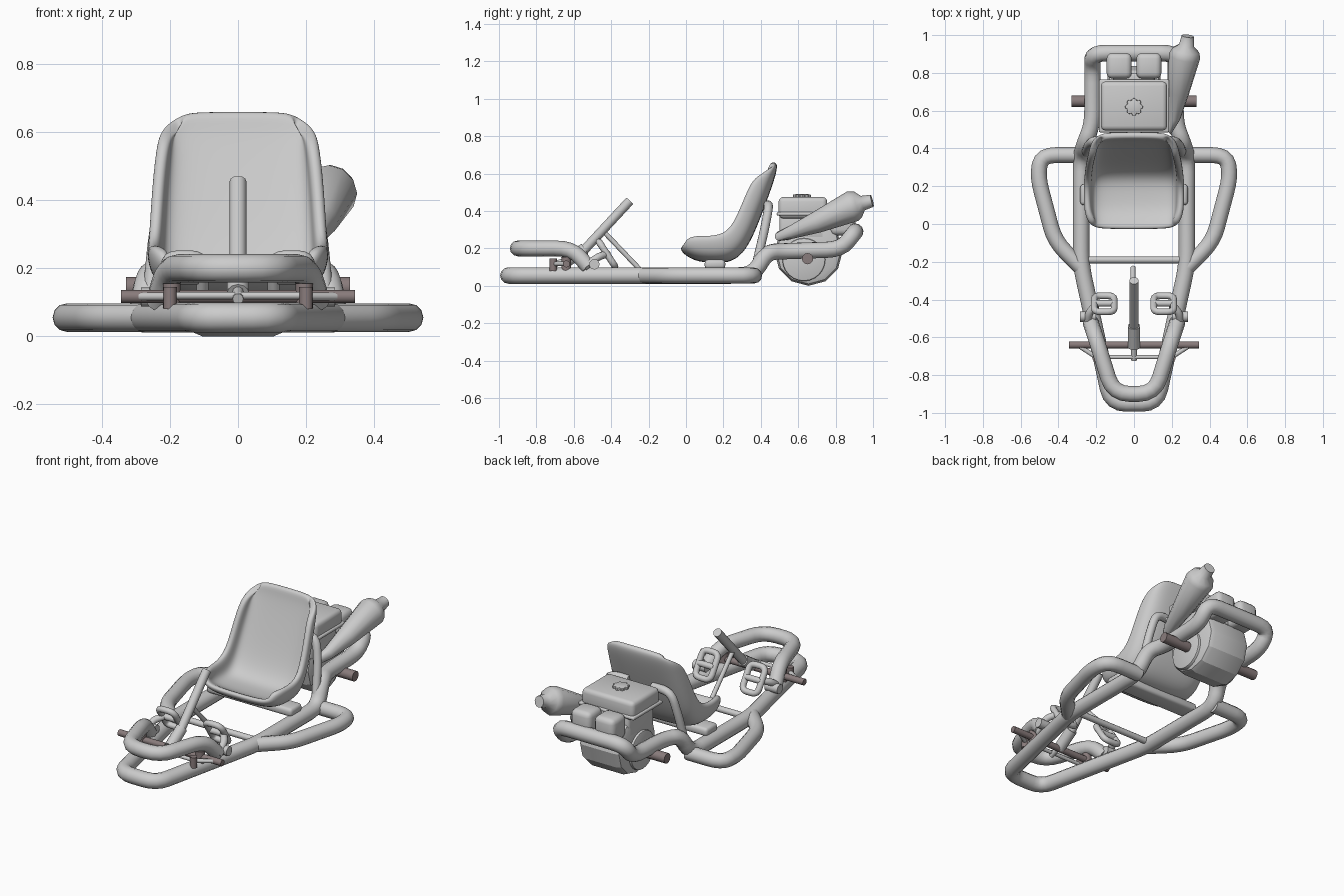
import bpy, bmesh, math
from mathutils import Vector

if "Cube" in bpy.data.objects:
    bpy.data.objects.remove(bpy.data.objects["Cube"])


def material(name, rgb):
    m = bpy.data.materials.new(name)
    m.diffuse_color = (*rgb, 1)
    m.use_nodes = True
    m.node_tree.nodes["Principled BSDF"].inputs["Base Color"].default_value = m.diffuse_color
    return m


GREY = material("light_grey", (0.6, 0.6, 0.6))
BROWN = material("axle_brown", (0.25, 0.2, 0.2))


def finish(name, mesh, mat=GREY, angle=40):
    ob = bpy.data.objects.new(name, mesh)
    bpy.context.collection.objects.link(ob)
    mesh.materials.clear()
    mesh.materials.append(mat)
    bpy.ops.object.select_all(action='DESELECT')
    ob.select_set(True)
    bpy.context.view_layer.objects.active = ob
    bpy.ops.object.shade_smooth_by_angle(angle=math.radians(angle))
    return ob


def fillet(pts, dist, closed):
    """Round the corners of a path with short quadratic arcs."""
    out, n = [], len(pts)
    for i, p in enumerate(pts):
        if not closed and i in (0, n - 1):
            out.append(p)
            continue
        a, b = pts[i - 1] - p, pts[(i + 1) % n] - p
        s = p + a.normalized() * min(dist, a.length * 0.45)
        e = p + b.normalized() * min(dist, b.length * 0.45)
        for k in range(5):
            t = k / 4
            out.append(s * (1 - t) ** 2 + p * 2 * t * (1 - t) + e * t * t)
    return out


def tube(name, pts, r, mat=GREY, bend=0.0, closed=False, radii=None):
    pts = [Vector(p) for p in pts]
    if bend:
        pts = fillet(pts, bend, closed)
    cu = bpy.data.curves.new(name, 'CURVE')
    cu.dimensions = '3D'
    cu.bevel_depth, cu.bevel_resolution, cu.use_fill_caps = r, 4, True
    sp = cu.splines.new('POLY')
    sp.points.add(len(pts) - 1)
    for i, p in enumerate(pts):
        sp.points[i].co = (*p, 1)
        sp.points[i].radius = radii[i] / r if radii else 1
    sp.use_cyclic_u = closed
    tmp = bpy.data.objects.new(name + "_path", cu)
    bpy.context.collection.objects.link(tmp)
    bpy.context.view_layer.update()
    mesh = bpy.data.meshes.new_from_object(
        tmp.evaluated_get(bpy.context.evaluated_depsgraph_get()))
    bpy.data.objects.remove(tmp)
    return finish(name, mesh, mat, 50)


def flip(pts):
    return [(-x, y, z) for x, y, z in pts]


def pair(name, pts, r, **kw):
    tube(name + "_right", pts, r, **kw)
    tube(name + "_left", flip(pts), r, **kw)


def box(name, lo, hi, bevel=0.02, mat=GREY):
    lo, hi = Vector(lo), Vector(hi)
    bm = bmesh.new()
    bmesh.ops.create_cube(bm, size=1)
    for v in bm.verts:
        v.co = (lo + hi) / 2 + v.co * (hi - lo)
    bmesh.ops.bevel(bm, geom=bm.edges[:], offset=bevel, segments=3,
                    profile=0.5, affect='EDGES')
    me = bpy.data.meshes.new(name)
    bm.to_mesh(me)
    bm.free()
    return finish(name, me, mat)


# Main chassis loop, with the raised rear bumper
half = [(0.12, -0.95, 0.055), (0.28, -0.22, 0.055), (0.28, 0.36, 0.055),
        (0.26, 0.43, 0.18), (0.22, 0.53, 0.185), (0.22, 0.83, 0.195),
        (0.22, 0.905, 0.29)]
tube("chassis_frame", half + flip(half)[::-1], 0.044, bend=0.08, closed=True)

# Side bumpers
pair("side_bumper", [(0.27, 0.365, 0.055), (0.49, 0.365, 0.055),
                     (0.51, 0.25, 0.055), (0.42, -0.09, 0.055),
                     (0.28, -0.23, 0.055)], 0.042, bend=0.08)

# Raised front bumper
half = [(0.23, -0.52, 0.10), (0.20, -0.61, 0.20), (0.11, -0.90, 0.20)]
tube("front_bumper", half + flip(half)[::-1], 0.042, bend=0.09)

# Cross bar, steering post and its brace
tube("cross_bar", [(-0.27, -0.19, 0.06), (0.27, -0.19, 0.06)], 0.018)
tube("steering_column", [(0, -0.30, 0.455), (0, -0.56, 0.175)], 0.025)
tube("steering_joint", [(0, -0.54, 0.197), (0, -0.65, 0.125)], 0.033)
tube("steering_shaft", [(0, -0.63, 0.14), (0, -0.72, 0.11)], 0.016)
tube("steering_brace", [(-0.005, -0.44, 0.29), (-0.005, -0.23, 0.07)], 0.013)

# Axles, steering knuckles and tie rods
tube("front_axle", [(-0.345, -0.64, 0.117), (0.345, -0.64, 0.117)], 0.019, mat=BROWN)
tube("rear_axle", [(-0.33, 0.65, 0.145), (0.33, 0.65, 0.145)], 0.03, mat=BROWN)
pair("steering_knuckle", [(0.195, -0.64, 0.08), (0.195, -0.64, 0.155)], 0.026, mat=BROWN)
pair("rod_end", [(0.2, -0.71, 0.08), (0.2, -0.71, 0.145)], 0.02, mat=BROWN)
pair("steering_arm", [(0.3, -0.64, 0.117), (0.2, -0.705, 0.117)], 0.012)
tube("tie_rod", [(-0.2, -0.705, 0.12), (0.2, -0.705, 0.12)], 0.011)

# Pedals with two openings, arms and pivots
for s, side in ((1, "right"), (-1, "left")):
    top, mid, low = (-0.465, 0.235), (-0.42, 0.17), (-0.38, 0.105)
    rim = [(s * 0.105, *low), (s * 0.21, *low), (s * 0.21, *top), (s * 0.105, *top)]
    tube("pedal_rim_" + side, rim, 0.018, bend=0.035, closed=True)
    tube("pedal_bar_" + side, [(s * 0.105, *mid), (s * 0.21, *mid)], 0.018)
pair("pedal_arm", [(0.245, -0.545, 0.10), (0.24, -0.47, 0.155), (0.20, -0.425, 0.17)],
     0.02, bend=0.03)
pair("pedal_pivot", [(0.20, -0.49, 0.115), (0.285, -0.49, 0.115)], 0.028)

# Bucket seat: each row has a base point, a rim point and a half width
rows = [(-0.04, 0.19, 0.00, 0.255, 0.235), (0.04, 0.13, 0.05, 0.27, 0.265),
        (0.15, 0.12, 0.13, 0.265, 0.27), (0.25, 0.125, 0.20, 0.28, 0.27),
        (0.32, 0.19, 0.245, 0.32, 0.265), (0.37, 0.29, 0.285, 0.40, 0.26),
        (0.42, 0.42, 0.325, 0.50, 0.252), (0.46, 0.53, 0.36, 0.57, 0.242),
        (0.485, 0.61, 0.405, 0.605, 0.23), (0.49, 0.66, 0.45, 0.635, 0.19)]
section = [(0, 0), (0.4, 0.01), (0.72, 0.07), (0.91, 0.28), (0.98, 0.6), (1, 1)]
section = [(-a, h) for a, h in section[:0:-1]] + section
bm = bmesh.new()
grid = [[bm.verts.new((w * a, by + (ry - by) * h, bz + (rz - bz) * h))
         for a, h in section] for by, bz, ry, rz, w in rows]
for r0, r1 in zip(grid, grid[1:]):
    for j in range(len(section) - 1):
        bm.faces.new((r0[j], r0[j + 1], r1[j + 1], r1[j]))
me = bpy.data.meshes.new("seat")
bm.to_mesh(me)
bm.free()
seat = finish("seat", me, angle=80)
sol = seat.modifiers.new("thickness", 'SOLIDIFY')
sol.thickness, sol.offset = 0.04, 1
sub = seat.modifiers.new("rounding", 'SUBSURF')
sub.levels = sub.render_levels = 2

# Seat mounts
box("seat_bracket", (-0.285, 0.10, 0.09), (0.285, 0.21, 0.14), 0.018)
pair("seat_support", [(0.26, 0.37, 0.09), (0.24, 0.42, 0.30), (0.21, 0.445, 0.435),
                      (0.08, 0.43, 0.43)], 0.024, bend=0.06)


# Engine parts turned around an axis
def drum(name, start, end, r, sides, bevel):
    a, b = Vector(start), Vector(end)
    bm = bmesh.new()
    bmesh.ops.create_cone(bm, cap_ends=True, segments=sides, radius1=r, radius2=r,
                          depth=(b - a).length)
    caps = [e for e in bm.edges if abs(e.verts[0].co.z - e.verts[1].co.z) < 1e-5]
    bmesh.ops.bevel(bm, geom=caps, offset=bevel, segments=2, profile=0.5, affect='EDGES')
    q = (b - a).to_track_quat('Z', 'Y')
    for v in bm.verts:
        v.co = (a + b) / 2 + q @ v.co
    me = bpy.data.meshes.new(name)
    bm.to_mesh(me)
    bm.free()
    return finish(name, me, angle=25)


drum("crankcase", (-0.14, 0.655, 0.182), (0.14, 0.655, 0.182), 0.182, 12, 0.035)
drum("crankcase_flange", (-0.155, 0.63, 0.14), (0.155, 0.63, 0.14), 0.115, 24, 0.008)
box("engine_block", (-0.14, 0.50, 0.24), (0.14, 0.75, 0.39))
box("fuel_tank", (-0.175, 0.495, 0.36), (0.175, 0.755, 0.475), 0.025)
box("tank_seam", (-0.186, 0.485, 0.375), (0.186, 0.765, 0.395), 0.008)
drum("fuel_cap", (0, 0.62, 0.465), (0, 0.62, 0.49), 0.038, 24, 0.004)
for k in range(8):
    a = k * math.pi / 4
    x, y = 0.034 * math.cos(a), 0.62 + 0.034 * math.sin(a)
    drum("fuel_cap_grip", (x, y, 0.465), (x, y, 0.489), 0.013, 10, 0.003)
box("air_filter", (-0.145, 0.77, 0.27), (-0.012, 0.905, 0.415), 0.03)
box("carburettor_cover", (0.012, 0.77, 0.27), (0.145, 0.905, 0.415), 0.03)
box("engine_link", (-0.11, 0.72, 0.28), (0.11, 0.80, 0.38), 0.015)

# Flared exhaust with a narrow outlet
tube("exhaust", [(0.13, 0.56, 0.27), (0.19, 0.50, 0.265), (0.21, 0.56, 0.285),
                 (0.235, 0.70, 0.34), (0.268, 0.89, 0.425), (0.274, 0.92, 0.435),
                 (0.278, 0.945, 0.442), (0.285, 0.995, 0.455)], 0.085,
     radii=[0.022, 0.026, 0.035, 0.058, 0.084, 0.072, 0.04, 0.033])
